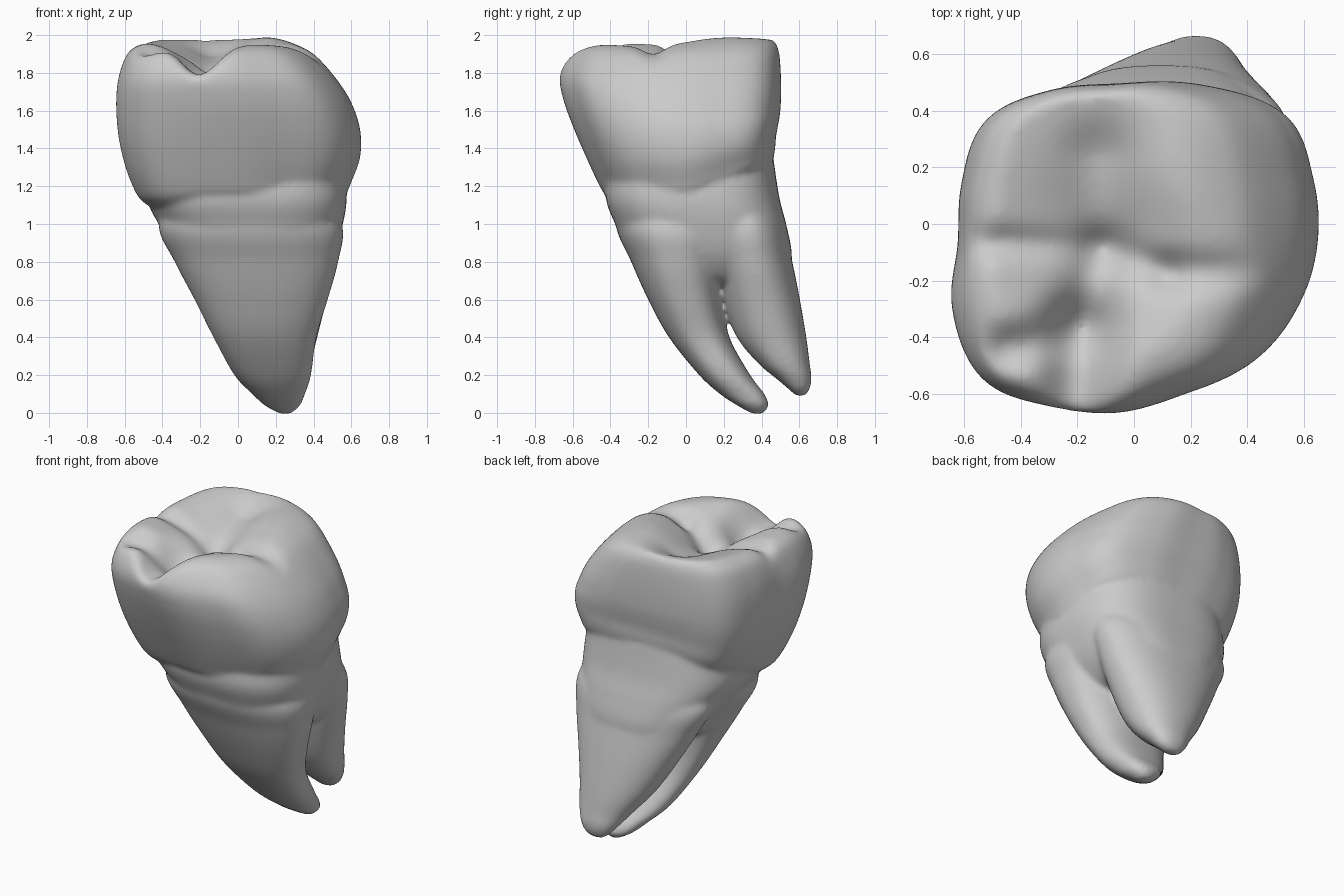
import bpy, bmesh, math
from mathutils import Vector

if "Cube" in bpy.data.objects:
    bpy.data.objects.remove(bpy.data.objects["Cube"])

SEG = 112


def spline(vals, t):
    # Catmull-Rom through equally spaced tuples, t in index units
    i = min(int(t), len(vals) - 2)
    f = t - i
    a, b, c, d = (vals[max(0, min(len(vals) - 1, k))] for k in (i - 1, i, i + 1, i + 2))
    return [0.5 * (2 * q + (r - p) * f + (2 * p - 5 * q + 4 * r - s) * f * f
                   + (3 * q - p - 3 * r + s) * f ** 3) for p, q, r, s in zip(a, b, c, d)]


# Crown outline seen from above: relative radius at 16 equal angles
RADII = [1.0, 1.05, 1.16, 1.08, 1.0, 1.04, 1.10, .995,
         .94, 1.05, 1.13, 1.04, 1.0, .97, 1.02, 1.0]
WRAP = [(r,) for r in RADII[-2:] + RADII + RADII[:3]]


def crown_outline(a):
    r = spline(WRAP, 2 + a / (2 * math.pi) * 16)[0]
    return r * math.cos(a), r * math.sin(a)


def oval(power):
    def shape(a):
        c, s = math.cos(a), math.sin(a)
        return (math.copysign(abs(c) ** (2 / power), c),
                math.copysign(abs(s) ** (2 / power), s))
    return shape


def loft(bm, levels, shape, cap_rings=0, adjust=None):
    """Skin a closed solid through (z, x0, x1, y0, y1) sections."""
    sub = 6
    secs = [spline(levels, k / sub) for k in range((len(levels) - 1) * sub + 1)]
    z, x0, x1, y0, y1 = secs[-1]
    for k in range(1, cap_rings):
        s = 1 - k / cap_rings
        cx, cy = (x0 + x1) / 2, (y0 + y1) / 2
        hx, hy = (x1 - x0) / 2 * s, (y1 - y0) / 2 * s
        secs.append((z, cx - hx, cx + hx, cy - hy, cy + hy))
    rings = []
    for z, x0, x1, y0, y1 in secs:
        ring = []
        for j in range(SEG):
            u, v = shape(2 * math.pi * j / SEG)
            p = Vector(((x0 + x1) / 2 + u * (x1 - x0) / 2,
                        (y0 + y1) / 2 + v * (y1 - y0) / 2, z))
            if adjust:
                p.z = adjust(p)
            ring.append(bm.verts.new(p))
        rings.append(ring)
    faces = []
    for a, b in zip(rings, rings[1:]):
        for j in range(SEG):
            n = (j + 1) % SEG
            faces.append(bm.faces.new((a[j], a[n], b[n], b[j])))
    faces.append(bm.faces.new(rings[0][::-1]))
    faces.append(bm.faces.new(rings[-1]))
    bmesh.ops.recalc_face_normals(bm, faces=faces)


# Chewing-surface fissures: start, end, width, depth
PIT = (-.11, -.08)
GROOVES = [
    (PIT, PIT, .34, .14),
    (PIT, (-.64, -.06), .07, .08),
    (PIT, (-.18, -.36), .12, .13),
    ((-.18, -.36), (-.22, -.72), .15, .20),
    ((-.18, -.38), (-.45, -.45), .10, .11),
    (PIT, (.12, -.17), .08, .10),
    ((.12, -.17), (.48, -.17), .09, .09),
    (PIT, (-.12, .22), .15, .10),
]


def chew_height(x, y):
    total = 0
    p = Vector((x, y))
    for a, b, w, depth in GROOVES:
        a, d = Vector(a), Vector(b) - Vector(a)
        t = max(0, min(1, (p - a).dot(d) / d.length_squared)) if d.length else 0
        dist = (p - a - d * t).length
        total += (depth * math.exp(-(dist / w) ** 2)) ** 2
    bump = .045 * math.exp(-((x - .14) ** 2 + (y - .12) ** 2) / .05)
    return 1.99 + bump - math.sqrt(total)


def crown_z(p):
    # Neck line climbs at the back and drops at the left
    fade = max(0, min(1, (1.6 - p.z) / .4))
    z = p.z + fade * (.18 * max(0, p.y / .47) - .07 * max(0, -p.x / .55) ** 2)
    # Smooth minimum with the chewing surface
    h, k = chew_height(p.x, p.y), .10
    m = max(k - abs(z - h), 0)
    return min(z, h) - m * m / (4 * k)


bm = bmesh.new()

# Crown
loft(bm, [(1.10, -.42, .48, -.36, .40), (1.16, -.50, .57, -.43, .45),
          (1.22, -.55, .60, -.465, .465), (1.35, -.61, .645, -.525, .47),
          (1.5, -.65, .645, -.59, .485), (1.65, -.66, .595, -.645, .495),
          (1.78, -.645, .51, -.667, .495), (1.9, -.60, .40, -.62, .487),
          (1.99, -.53, .27, -.54, .467), (2.09, -.46, .12, -.44, .435)],
     crown_outline, cap_rings=30, adjust=crown_z)

# Root trunk
loft(bm, [(.67, -.10, .32, -.05, .40), (.72, -.22, .42, -.18, .53),
          (.84, -.315, .505, -.30, .56), (1.0, -.42, .555, -.375, .53),
          (1.15, -.485, .575, -.425, .492), (1.37, -.46, .55, -.40, .46)], oval(2.8))

# Front root
loft(bm, [(-.005, .22, .28, .35, .41), (.04, .14, .33, .27, .437),
          (.1, .075, .355, .18, .415), (.2, -.02, .387, .07, .34),
          (.4, -.13, .415, -.09, .23), (.6, -.23, .475, -.20, .19),
          (.8, -.335, .53, -.29, .20), (1.0, -.42, .55, -.37, .25),
          (1.2, -.30, .40, -.30, .20)], oval(2.4))

# Back root
loft(bm, [(.09, .18, .26, .58, .63), (.12, .14, .31, .55, .652),
          (.18, .09, .35, .48, .665), (.26, .03, .385, .385, .655),
          (.4, -.08, .42, .27, .637), (.6, -.20, .47, .19, .603),
          (.8, -.31, .52, .14, .563), (1.0, -.40, .54, .10, .52),
          (1.2, -.30, .42, .10, .42)], oval(2.2))

mesh = bpy.data.meshes.new("molar_tooth")
bm.to_mesh(mesh)
bm.free()
tooth = bpy.data.objects.new("molar_tooth", mesh)
bpy.context.collection.objects.link(tooth)

# Fuse the parts into one smooth skin
fuse = tooth.modifiers.new("fuse", 'REMESH')
fuse.mode = 'VOXEL'
fuse.voxel_size = .014
fuse.use_smooth_shade = True
soften = tooth.modifiers.new("soften", 'SMOOTH')
soften.factor = .5
soften.iterations = 14
